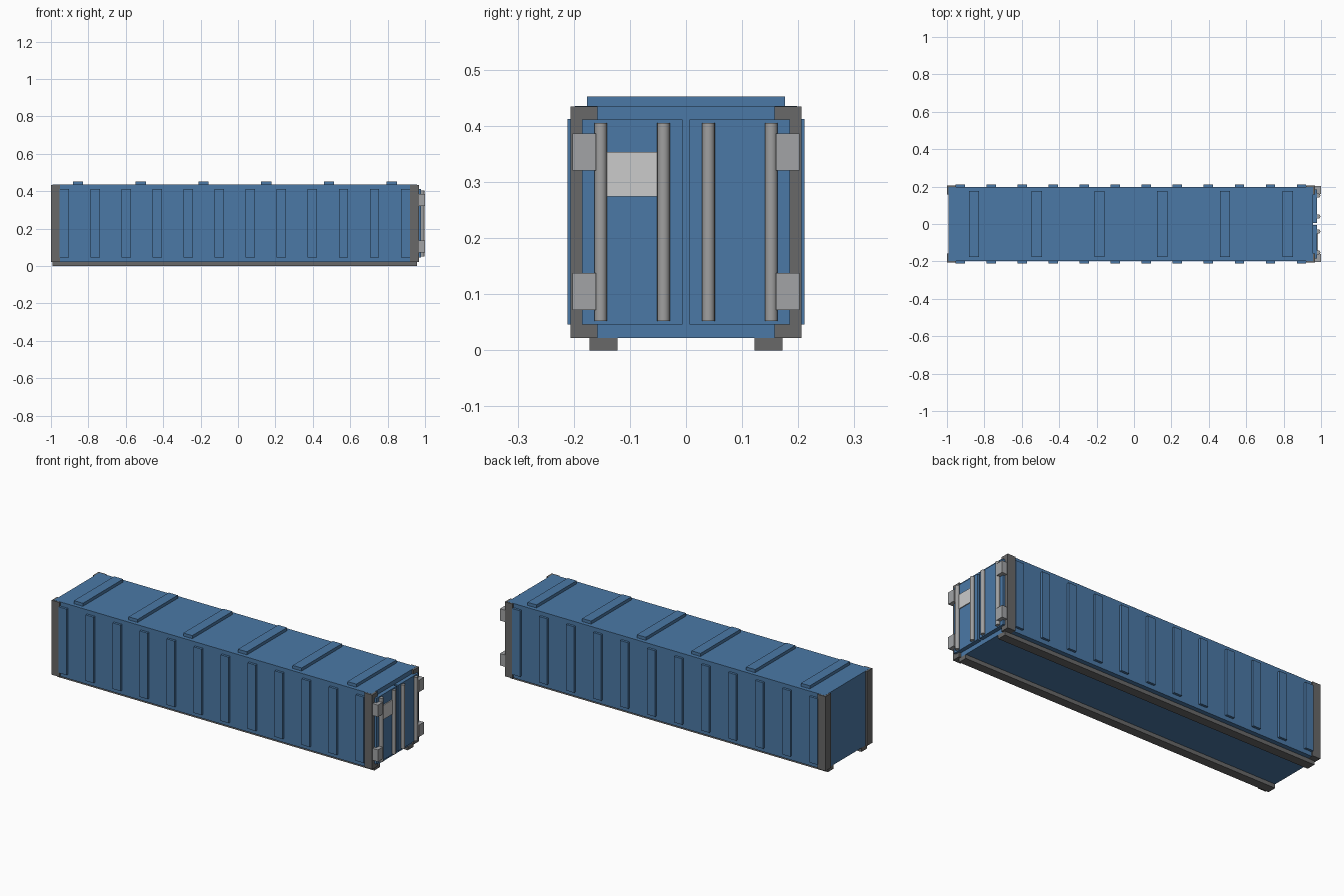
import bpy

if "Cube" in bpy.data.objects:
    bpy.data.objects.remove(bpy.data.objects["Cube"])

CX = -0.017           # container centre along x (doors stick out on +x)
X0, X1 = -0.991, 0.957


def mat(name, rgb):
    m = bpy.data.materials.new(name)
    m.diffuse_color = (*rgb, 1)
    m.use_nodes = True
    m.node_tree.nodes["Principled BSDF"].inputs["Base Color"].default_value = m.diffuse_color
    return m


BLUE = mat("blue_paint", (0.07, 0.19, 0.38))
DARK = mat("dark_steel", (0.14, 0.14, 0.14))
STEEL = mat("steel", (0.35, 0.35, 0.35))
HINGE = mat("hinge_steel", (0.36, 0.37, 0.38))
LIGHT = mat("light_plate", (0.68, 0.69, 0.70))


def box(name, x, y, z, m):
    """Box from (min, max) ranges on each axis."""
    r = (x, y, z)
    bpy.ops.mesh.primitive_cube_add(size=1, location=[(a + b) / 2 for a, b in r])
    o = bpy.context.object
    o.name = name
    o.scale = [b - a for a, b in r]
    bpy.ops.object.transform_apply(location=False, rotation=False, scale=True)
    o.data.materials.append(m)
    return o


def span(c, w):
    return (c - w / 2, c + w / 2)


# main body
box("container_body", (X0, X1), (-0.198, 0.198), (0.022, 0.435), BLUE)

# roof ribs
for i in range(6):
    box("roof_rib", span(CX - 0.839 + i * 0.3356, 0.055), (-0.176, 0.176), (0.43, 0.452), BLUE)

for s in (-1, 1):
    # side wall ribs
    for i in range(12):
        box("side_rib", span(CX - 0.912 + i * 0.1658, 0.049), span(s * 0.2, 0.022), (0.046, 0.412), BLUE)
    # corner posts
    for e in (-1, 1):
        box("corner_post", span(-0.016 + e * 0.96, 0.048), span(s * 0.182, 0.048), (0.0215, 0.4345), DARK)
    # base rails
    box("base_rail", (X0, X1), span(s * 0.147, 0.05), (0, 0.023), DARK)
    # door leaves
    box("door", (0.95, 0.979), span(s * 0.0955, 0.179), (0.046, 0.411), BLUE)
    # hinges
    for z in (0.1045, 0.353):
        box("hinge", (0.962, 1.0), span(s * 0.181, 0.042), span(z, 0.066), HINGE)
    # locking bars
    for y in (0.04, 0.152):
        bpy.ops.mesh.primitive_cylinder_add(vertices=16, radius=0.0113, depth=0.353,
                                            location=(0.985, s * y, 0.2285))
        bar = bpy.context.object
        bar.name = "locking_bar"
        bar.data.materials.append(STEEL)
        bpy.ops.object.shade_smooth_by_angle()

# marking plate on the left door
box("door_plate", (0.975, 0.984), span(-0.097, 0.1), (0.274, 0.353), LIGHT)
